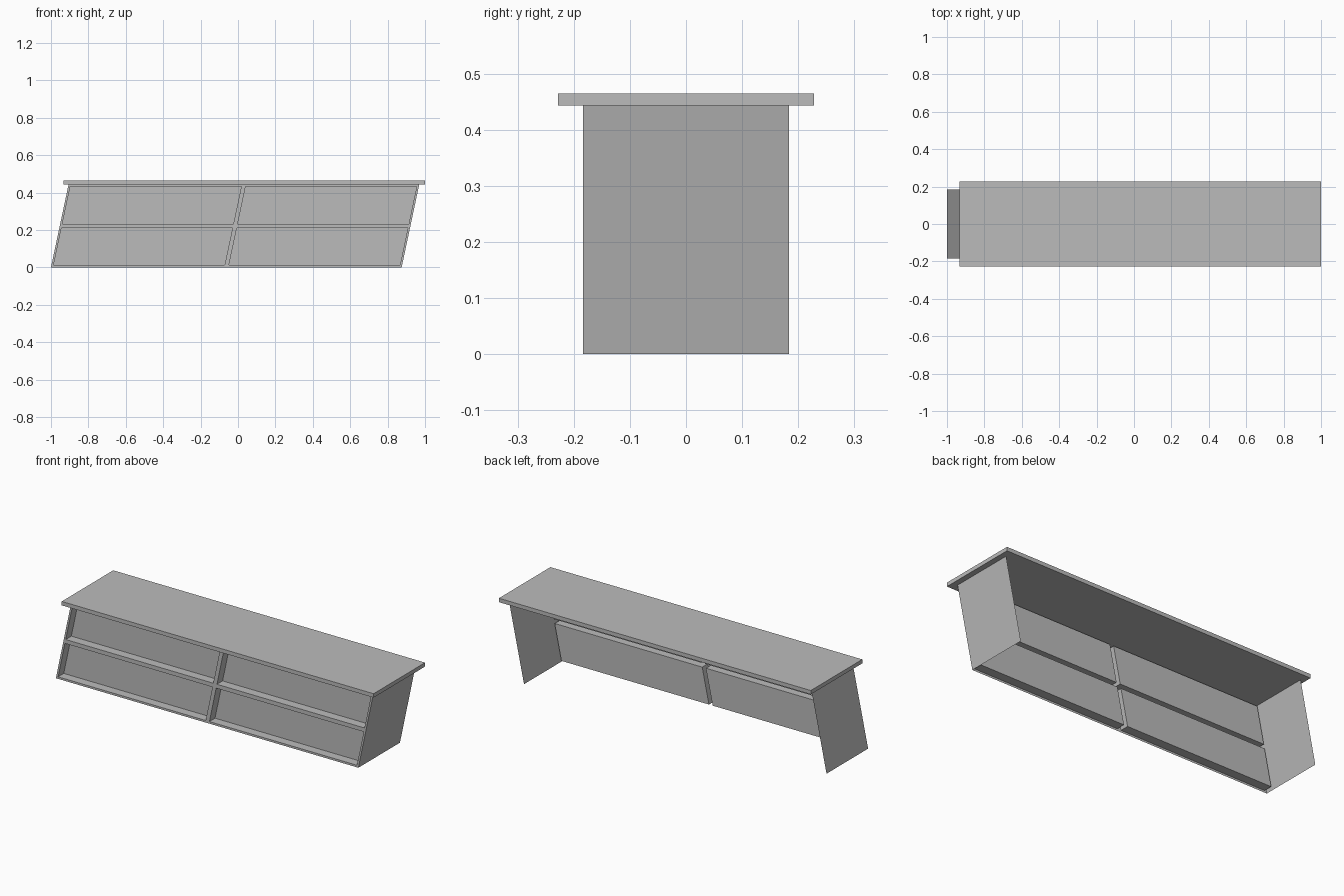
import bpy
import bmesh

cube = bpy.data.objects.get("Cube")
if cube:
    bpy.data.objects.remove(cube, do_unlink=True)

HALF_DEPTH = 0.184     # body half depth
BODY_TOP = 0.443
SLAB_TOP = 0.465
LEAN = 0.212           # sideways lean per unit of height
RECESS = 0.05          # depth of the sunken panels
RIM = 0.0115           # width of the frame rim
LEFT, RIGHT = -1.0, 0.875

grey = bpy.data.materials.new("light grey")
grey.use_nodes = True
colour = (0.5, 0.5, 0.5, 1)
grey.diffuse_color = colour
grey.node_tree.nodes["Principled BSDF"].inputs["Base Color"].default_value = colour


def finish(name, bm):
    mesh = bpy.data.meshes.new(name)
    bm.to_mesh(mesh)
    bm.free()
    mesh.materials.append(grey)
    obj = bpy.data.objects.new(name, mesh)
    bpy.context.collection.objects.link(obj)
    return obj


def leaning(bm, x, y, z):
    return bm.verts.new((x + LEAN * z, y, z))


# Front: a leaning frame with four sunken panels
bm = bmesh.new()
mid_x, mid_z = (LEFT + RIGHT) / 2, BODY_TOP / 2
xs = [LEFT, LEFT + RIM, mid_x - RIM, mid_x + RIM, RIGHT - RIM, RIGHT]
zs = [0, RIM, mid_z - RIM, mid_z + RIM, BODY_TOP - RIM, BODY_TOP]
grid = [[leaning(bm, x, -HALF_DEPTH, z) for x in xs] for z in zs]
panels = []
for r in range(5):
    for c in range(5):
        face = bm.faces.new((grid[r][c], grid[r][c + 1],
                             grid[r + 1][c + 1], grid[r + 1][c]))
        if r % 2 and c % 2:
            panels.append(face)
for face in panels:
    sunk = bmesh.ops.extrude_discrete_faces(bm, faces=[face])["faces"]
    bmesh.ops.translate(bm, verts=sunk[0].verts, vec=(0, RECESS, 0))
bmesh.ops.remove_doubles(bm, verts=bm.verts, dist=0.0001)
finish("front_panel", bm)

# Side walls: thin leaning sheets, open at the back
for name, x, order in (("right_wall", LEFT, -1), ("left_wall", RIGHT, 1)):
    bm = bmesh.new()
    corners = [leaning(bm, x, y, z) for y, z in (
        (-HALF_DEPTH, 0), (HALF_DEPTH, 0),
        (HALF_DEPTH, BODY_TOP), (-HALF_DEPTH, BODY_TOP))]
    bm.faces.new(corners[::order])
    finish(name, bm)

# Counter top: overhanging slab
bm = bmesh.new()
bmesh.ops.create_cube(bm, size=1)
bmesh.ops.scale(bm, verts=bm.verts, vec=(1.933, 0.456, SLAB_TOP - BODY_TOP))
bmesh.ops.translate(bm, verts=bm.verts,
                    vec=(0.0335, 0, (SLAB_TOP + BODY_TOP) / 2))
finish("counter_top", bm)
